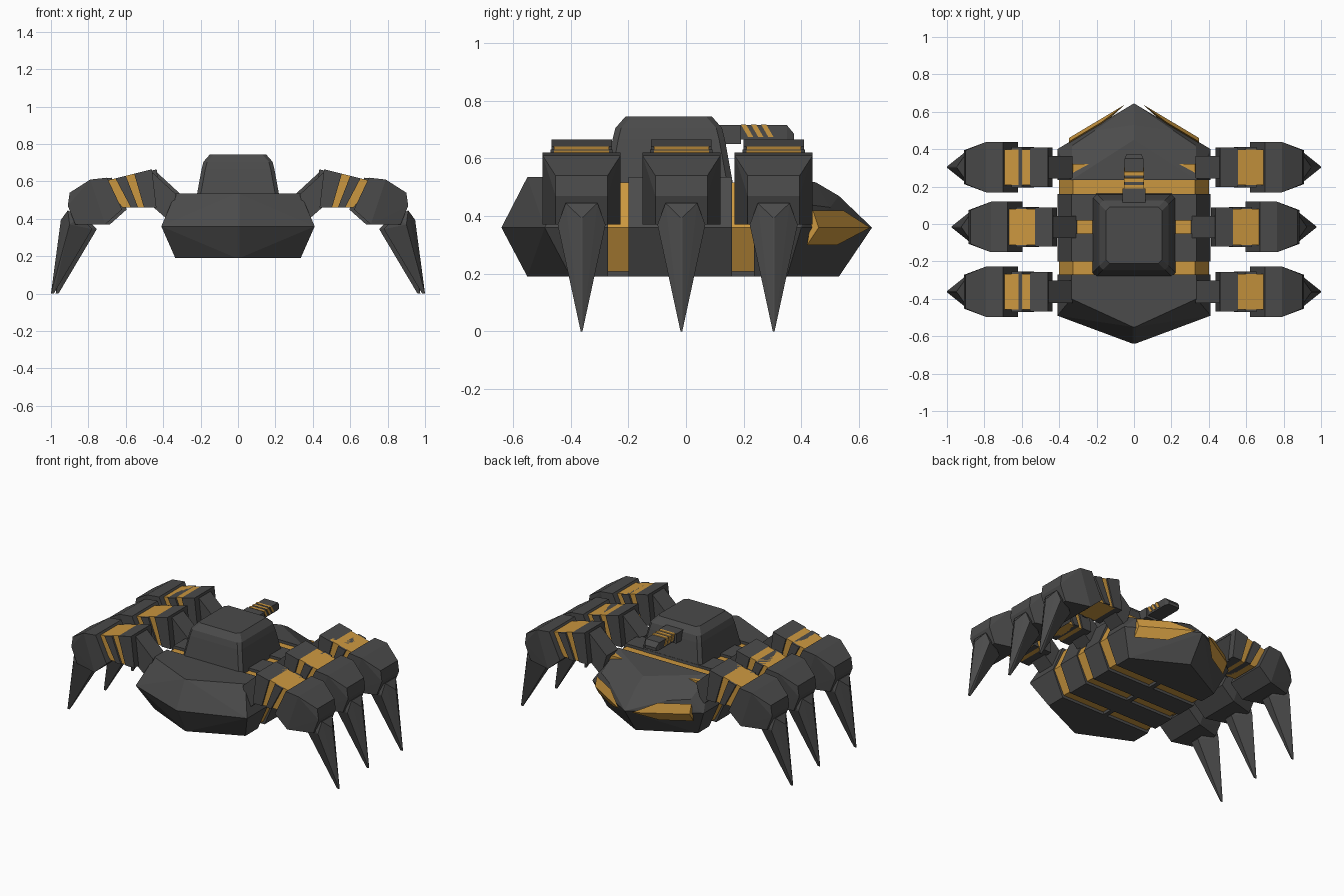
import bpy
import bmesh
from mathutils import Vector

cube = bpy.data.objects.get("Cube")
if cube:
    bpy.data.objects.remove(cube, do_unlink=True)


def material(name, red, green, blue):
    mat = bpy.data.materials.new(name)
    mat.use_nodes = True
    colour = (red, green, blue, 1)
    mat.diffuse_color = colour
    mat.node_tree.nodes["Principled BSDF"].inputs["Base Color"].default_value = colour
    return mat


dark = material("dark_grey", .07, .07, .07)
gold = material("gold", .6, .31, .05)
sides = {"left": 1, "right": -1}


def solid(name, points, mat):
    """Convex flat-faced part wrapped around a few corner points."""
    bm = bmesh.new()
    for point in points:
        bm.verts.new(point)
    result = bmesh.ops.convex_hull(bm, input=bm.verts)
    leftover = {item for key in ("geom_interior", "geom_unused") for item in result[key]
                if isinstance(item, bmesh.types.BMVert)}
    bmesh.ops.delete(bm, geom=list(leftover), context='VERTS')
    bmesh.ops.dissolve_limit(bm, angle_limit=.01, verts=bm.verts, edges=bm.edges)
    bmesh.ops.recalc_face_normals(bm, faces=bm.faces)
    mesh = bpy.data.meshes.new(name)
    bm.to_mesh(mesh)
    bm.free()
    mesh.materials.append(mat)
    bpy.context.collection.objects.link(bpy.data.objects.new(name, mesh))


def both(points):
    """Corner points on both sides of the centre plane."""
    return [(side * x, y, z) for x, y, z in points for side in sides.values()]


def box(half_width, back, front, low, high):
    return both([(half_width, y, z) for y in (back, front) for z in (low, high)])


# Hexagonal body section, shared by every body part
keel, waist, deck = .19, .36, .535
narrow, wide = .335, .41
section = ((narrow, keel), (wide, waist), (narrow, deck))


def rib(start, end, inset=0):
    """Slice of the body, optionally shrunk towards the waist."""
    points = []
    for x, z in section:
        lift = inset if z < waist else -inset if z > waist else 0
        points += [(x - inset / 2, y, z + lift) for y in (start, end)]
    return both(points)


# Gold core showing between dark ribs
solid("body_core", rib(-.35, .32, .018), gold)
solid("front_rib", rib(-.2, -.05), dark)
solid("rear_rib", rib(.02, .16), dark)
solid("belly_spine", box(.015, -.3, .3, keel, waist), dark)

# Pointed front, furthest forward at the waist, with a narrow flat bow edge
corners = []
for x, z in section:
    reach = .09 if z == waist else 0
    corners += [(x, -.27, z), (x, reach * -1 - .4, z), (.007, -reach - .55, z)]
solid("front_hull", both(corners), dark)

# Rear shell with a sloping ridged roof
shoulder = Vector((wide, .4, waist))
stern = Vector((0, .645, waist))
corners = [(x, .235, z) for x, z in section]
corners += [shoulder, stern, (narrow, .35, keel), (0, .53, keel),
            (.33, .42, .44), (.21, .5, .43), (0, .45, .517), (0, .53, .47)]
solid("rear_hull", both(corners), dark)

# Gold windows wrapped around the rear waist edge, narrowing to the stern
corners = []
for along in (.17, .6, .9):
    edge = shoulder.lerp(stern, along) + Vector((.008, .018, 0))
    corners.append(edge)
    if along < .7:
        corners += [edge + Vector((0, -.02, .06)), edge + Vector((0, -.04, -.06))]
for side, sign in sides.items():
    solid(f"rear_window_{side}", [(sign * x, y, z) for x, y, z in corners], gold)

# Turret of stacked rectangular rings with clipped corners
middle, clip = -.06, .02
corners = []
for half, z in ((.225, .5), (.195, .665), (.185, .705), (.15, .745)):
    for sign in sides.values():
        corners += [(half - clip, middle + sign * half, z),
                    (half, middle + sign * (half - clip), z)]
solid("turret", both(corners), dark)

# Gun with slanted gold bands
solid("gun_base", box(.062, .08, .19, .65, .715), dark)
solid("gun_barrel", box(.05, .15, .35, .665, .715) + box(.04, .3, .375, .665, .685), dark)
for index in range(3):
    start = .215 + .035 * index
    solid(f"gun_band_{index}", both(
        [(.054, start + offset - slant, z) for offset in (0, .018)
         for slant, z in ((0, .675), (.025, .718))]), gold)


def widen(profile, half):
    """Give every profile corner the same half width."""
    return [(x, half, z) for x, z in profile]


def plate(inner, outer, half):
    """Leg plate whose lower edge leans further in the further out it sits."""
    profile = []
    for x in (inner, outer):
        profile += [(x, .78 - x / 4), (x - .3 * (x - .38), .46)]
    return widen(profile, half)


# Leg parts as side profiles, with half widths
mount = widen([(.33, .53), (.46, .65), (.5, .55), (.45, .46), (.37, .39)], .06)
knee = widen([(.62, .45), (.7, .62), (.79, .61), (.71, .37)], .135)
knee += widen([(.9, .54), (.91, .47), (.87, .37)], .09)
claw = widen([(.91, .445), (.84, .41)], .055) + widen([(.9, .37)], .083)
claw += widen([(.78, .345)], .03) + widen([(.947, .395), (.985, 0), (1, 0)], .003)
leg_parts = {
    "mount": (dark, mount),
    "inner_plate": (dark, plate(.46, .555, .105)),
    "gold_core": (gold, plate(.53, .72, .095)),
    "middle_plate": (dark, plate(.6, .655, .108)),
    "knee": (dark, knee),
    "claw": (dark, claw),
}

# Three legs per side, the middle pair set slightly inwards
for place, centre, shift in (("front", -.362, 0), ("middle", -.016, .025), ("rear", .304, 0)):
    for side, sign in sides.items():
        for part, (mat, profile) in leg_parts.items():
            solid(f"{place}_{side}_leg_{part}",
                  [(sign * (x - shift), centre + flip * half, z)
                   for x, half, z in profile for flip in (1, -1)], mat)
